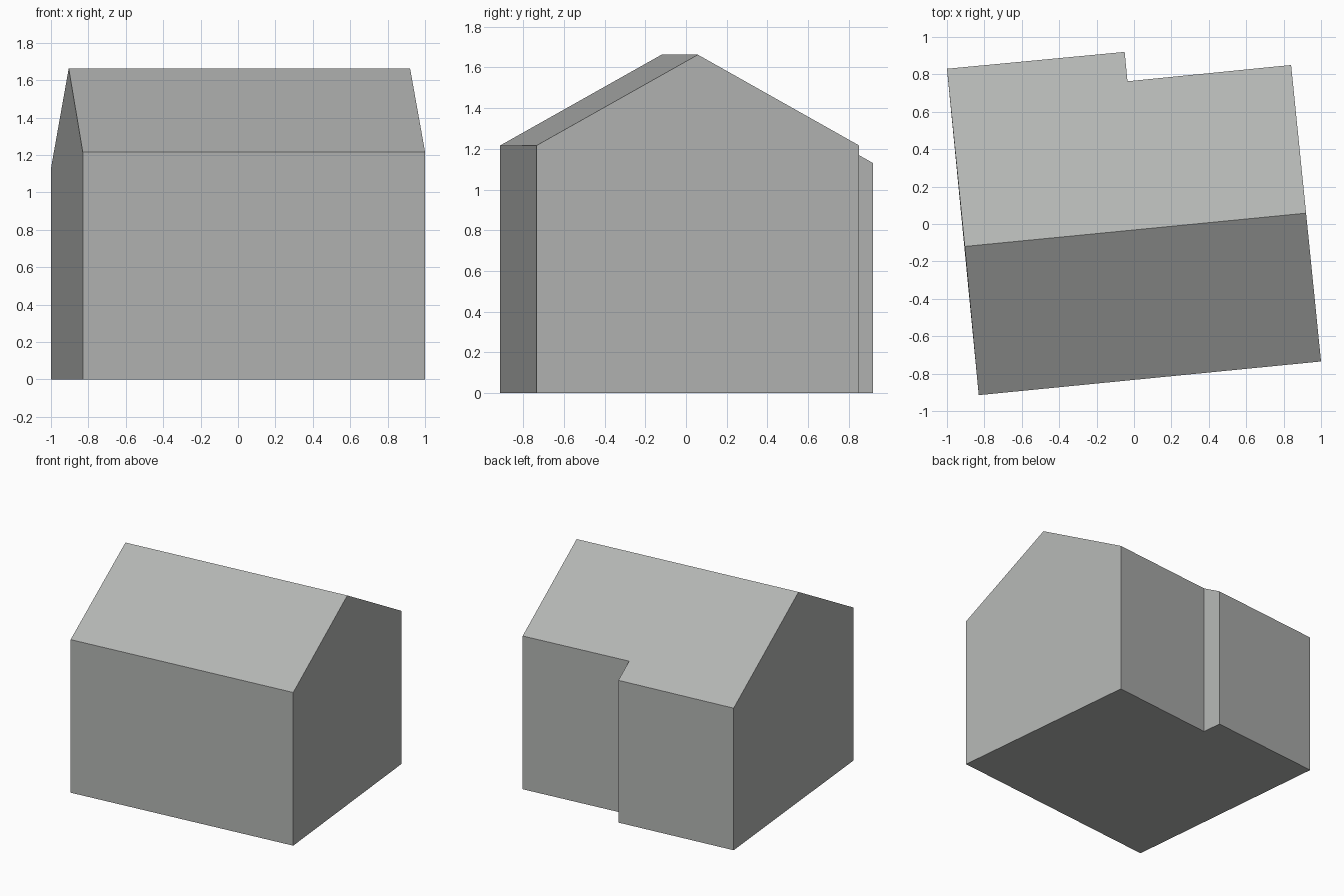
import bpy, bmesh
from mathutils import Vector

if "Cube" in bpy.data.objects:
    bpy.data.objects.remove(bpy.data.objects["Cube"])

# Footprint corners, split at the ridge so each roof slope has its own run
ridge_l, ridge_r = Vector((-0.905, -0.12)), Vector((0.92, 0.058))
front = [Vector((-0.83, -0.915)), Vector((1.0, -0.735))]
back = [Vector((0.84, 0.85)), Vector((-0.035, 0.763)),
        Vector((-0.05, 0.92)), Vector((-1.0, 0.83))]
RIDGE_Z, SLOPE = 1.663, 0.56

axis = (ridge_r - ridge_l).normalized()
normal = Vector((-axis.y, axis.x))


def roof_z(p):
    return RIDGE_Z - SLOPE * abs((p - ridge_l).dot(normal))


bm = bmesh.new()
outline = front + [ridge_r] + back + [ridge_l]
top = [bm.verts.new((p.x, p.y, roof_z(p))) for p in outline]
corners = [i for i in range(len(outline)) if i not in (2, 7)]
low = {i: bm.verts.new((outline[i].x, outline[i].y, 0)) for i in corners}

# Roof slopes and floor
bm.faces.new([top[i] for i in (0, 1, 2, 7)])
bm.faces.new(top[2:8])
bm.faces.new([low[i] for i in reversed(corners)])

# Walls; the two gables include the ridge end
for a, b in zip(corners, corners[1:] + corners[:1]):
    peak = [top[2]] if (a, b) == (1, 3) else [top[7]] if (a, b) == (6, 0) else []
    bm.faces.new([low[a], low[b], top[b]] + peak + [top[a]])
bmesh.ops.recalc_face_normals(bm, faces=bm.faces)

mesh = bpy.data.meshes.new("house")
bm.to_mesh(mesh)
bm.free()
mat = bpy.data.materials.new("light grey")
mat.diffuse_color = (0.45, 0.46, 0.45, 1)
mat.use_nodes = True
mat.node_tree.nodes["Principled BSDF"].inputs["Base Color"].default_value = mat.diffuse_color
mesh.materials.append(mat)
bpy.context.collection.objects.link(bpy.data.objects.new("house", mesh))
